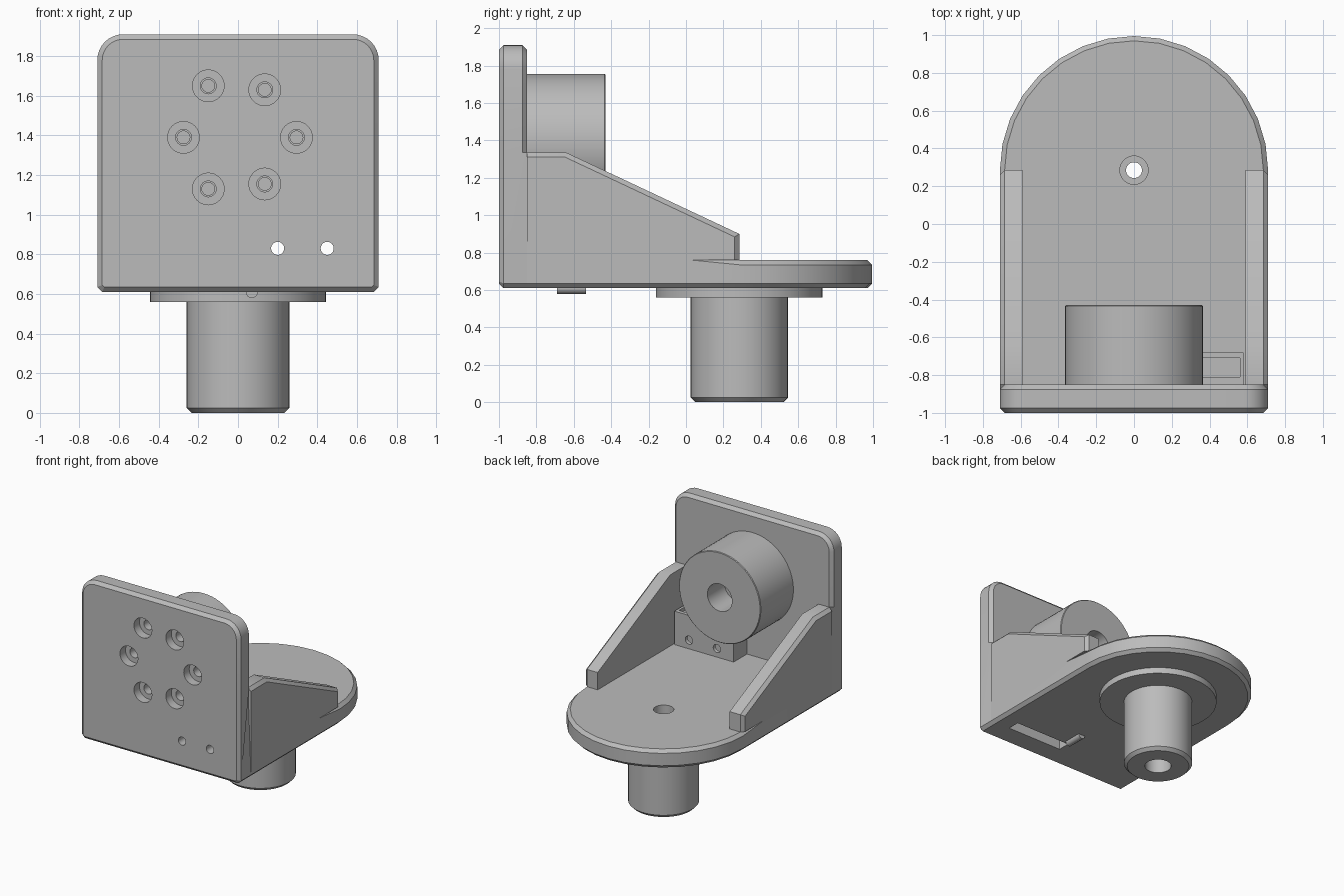
import bpy, bmesh
from math import sin, cos, pi, radians
from mathutils import Matrix, Vector

if "Cube" in bpy.data.objects:
    bpy.data.objects.remove(bpy.data.objects["Cube"], do_unlink=True)

GREY = bpy.data.materials.new("plain_grey")
GREY.use_nodes = True
COLOUR = (0.5, 0.5, 0.5, 1)
GREY.diffuse_color = COLOUR
GREY.node_tree.nodes["Principled BSDF"].inputs["Base Color"].default_value = COLOUR

CHAMFER = 0.025
HALF = 0.71                      # half width of the bracket
FLOOR, DECK = 0.61, 0.76         # underside and top of the base
FRONT, INNER = -1.0, -0.85       # faces of the upright plate
CENTRE = 0.285                   # y of the shaft axis
MOTOR_Z = 1.39
SHELF = 1.335                    # top of the side ribs


def finish(name, bm):
    bmesh.ops.recalc_face_normals(bm, faces=bm.faces)
    mesh = bpy.data.meshes.new(name)
    bm.to_mesh(mesh)
    bm.free()
    mesh.materials.append(GREY)
    ob = bpy.data.objects.new(name, mesh)
    bpy.context.collection.objects.link(ob)
    return ob


def prism(name, outline, place, lo, hi, chamfered):
    """Extrude an outline and chamfer the edges whose midpoint passes the test."""
    bm = bmesh.new()
    rings = [[bm.verts.new(place(u, v, w)) for u, v in outline] for w in (lo, hi)]
    n = len(outline)
    for ring in rings:
        bm.faces.new(ring)
    for i in range(n):
        j = (i + 1) % n
        bm.faces.new((rings[0][i], rings[0][j], rings[1][j], rings[1][i]))
    bmesh.ops.recalc_face_normals(bm, faces=bm.faces)
    edges = [e for e in bm.edges if chamfered((e.verts[0].co + e.verts[1].co) / 2)]
    if edges:
        bmesh.ops.bevel(bm, geom=edges, offset=CHAMFER, segments=1,
                        affect='EDGES', profile=0.5)
    return finish(name, bm)


def lathe(name, profile, loc, along_y=False, steps=48):
    """Spin a closed (radius, height) profile about z, or about y."""
    bm = bmesh.new()
    verts = [bm.verts.new((r, 0, h)) for r, h in profile]
    edges = [bm.edges.new((verts[i - 1], verts[i])) for i in range(len(verts))
             if profile[i - 1][0] or profile[i][0]]
    bmesh.ops.spin(bm, geom=verts + edges, cent=(0, 0, 0), axis=(0, 0, 1),
                   angle=2 * pi, steps=steps)
    bmesh.ops.remove_doubles(bm, verts=bm.verts, dist=1e-5)
    turn = Matrix.Rotation(-pi / 2 if along_y else 0, 4, 'X')
    bm.transform(Matrix.Translation(loc) @ turn)
    return finish(name, bm)


def rod(name, radius, length, loc, along_y=True):
    return lathe(name, [(0, 0), (radius, 0), (radius, length), (0, length)],
                 loc, along_y, 24)


def box(name, lo, hi):
    lo, hi = Vector(lo), Vector(hi)
    bm = bmesh.new()
    bmesh.ops.create_cube(bm, size=1)
    bm.transform(Matrix.Translation((lo + hi) / 2) @ Matrix.Diagonal((*(hi - lo), 1)))
    return finish(name, bm)


def activate(ob):
    for other in bpy.context.selected_objects:
        other.select_set(False)
    ob.select_set(True)
    bpy.context.view_layer.objects.active = ob


def cut(ob, cutters):
    for cutter in cutters:
        mod = ob.modifiers.new("cut", 'BOOLEAN')
        mod.operation, mod.solver, mod.object = 'DIFFERENCE', 'EXACT', cutter
        activate(ob)
        bpy.ops.object.modifier_apply(modifier=mod.name)
        bpy.data.objects.remove(cutter, do_unlink=True)


# Upright plate with rounded top corners
RADIUS, TOP = 0.13, 1.91
side = [(HALF - CHAMFER, FLOOR), (HALF, FLOOR + CHAMFER), (HALF, SHELF)]
side += [(HALF - RADIUS + RADIUS * cos(a), TOP - RADIUS + RADIUS * sin(a))
         for a in (i * pi / 16 for i in range(9))]
outline = side + [(-x, z) for x, z in reversed(side)]
plate = prism("upright_plate", outline, lambda u, v, w: (u, w, v), FRONT, INNER,
              lambda m: m.y < FRONT + 0.01 or (m.y > INNER - 0.01 and m.z > SHELF + 0.005))

# Base with a half-round end
outline = [(-HALF, INNER), (HALF, INNER)]
outline += [(HALF * cos(i * pi / 16), CENTRE + HALF * sin(i * pi / 16)) for i in range(17)]
base = prism("base", outline, lambda u, v, w: (u, v, w), FLOOR, DECK,
             lambda m: (m.z < FLOOR + 0.01 and m.y > INNER + 0.01)
             or (m.z > DECK - 0.01 and m.y > CENTRE + 0.01))

# Sloping side ribs
outline = [(INNER, DECK), (CENTRE, DECK), (CENTRE, 0.9), (-0.64, SHELF), (INNER, SHELF)]
ribs = [prism(name, outline, lambda u, v, w, s=s: (s * w, u, v), 0.59, HALF,
              lambda m: abs(m.x) > 0.7 and m.z > DECK + 0.01 and m.y > INNER + 0.01)
        for name, s in (("left_rib", 1), ("right_rib", -1))]

# Hollow shaft with its flange
shaft = lathe("flanged_shaft", [(0.1, 0), (0.235, 0), (0.26, CHAMFER), (0.26, 0.56),
                                (0.445, 0.56), (0.445, FLOOR), (0.042, FLOOR),
                                (0.042, 0.3), (0.1, 0.3)], (0, CENTRE, 0))

# Round boss behind the plate
boss = lathe("round_boss", [(0, 0), (0.365, 0), (0.365, 0.415), (0.36, 0.42), (0.11, 0.42),
                            (0.11, 0.2), (0, 0.2)], (0, INNER, MOTOR_Z), True, 64)

# Small block under the boss and the cable stub beneath the base
block = box("sensor_block", (0.05, INNER, DECK), (0.58, -0.68, 1.03))
stub = rod("cable_stub", 0.03, 0.155, (0.07, -0.69, FLOOR))

# Screw holes through the plate into the boss
screws = [(-0.15, 1.65), (0.135, 1.63), (0.295, MOTOR_Z),
          (0.135, 1.155), (-0.15, 1.13), (-0.275, MOTOR_Z)]
stepped = [(0, -0.1), (0.08, -0.1), (0.08, 0.07), (0.04, 0.07), (0.04, 0.3), (0, 0.3)]
cut(plate, [lathe("screw_cutter", stepped, (x, FRONT, z), True, 32) for x, z in screws])
cut(boss, [rod("thread_cutter", 0.032, 0.2, (x, INNER - 0.1, z)) for x, z in screws])

# Pair of small holes through plate and block
for part in (plate, block):
    cut(part, [rod("pin_cutter", 0.033, 1, (x, -1.2, 0.83)) for x in (0.2, 0.45)])

# Slot in the base and block, and a shallow recess on the block
cut(base, [box("slot_cutter", (0.06, -0.81, 0.5), (0.56, -0.71, 0.9))])
cut(block, [box("pocket_cutter", (0.06, -0.81, 0.7), (0.56, -0.71, 0.95)),
            box("recess_cutter", (0.07, -0.81, 1.0), (0.56, -0.71, 1.1))])

# Counterbored centre hole in the base
cut(base, [lathe("centre_cutter", [(0, 0.5), (0.042, 0.5), (0.042, 0.66), (0.075, 0.66),
                                   (0.075, 0.9), (0, 0.9)], (0, CENTRE, 0), False, 32)])

for part in (plate, base, shaft, boss, block, stub, *ribs):
    activate(part)
    bpy.ops.object.shade_smooth_by_angle(angle=radians(30))
